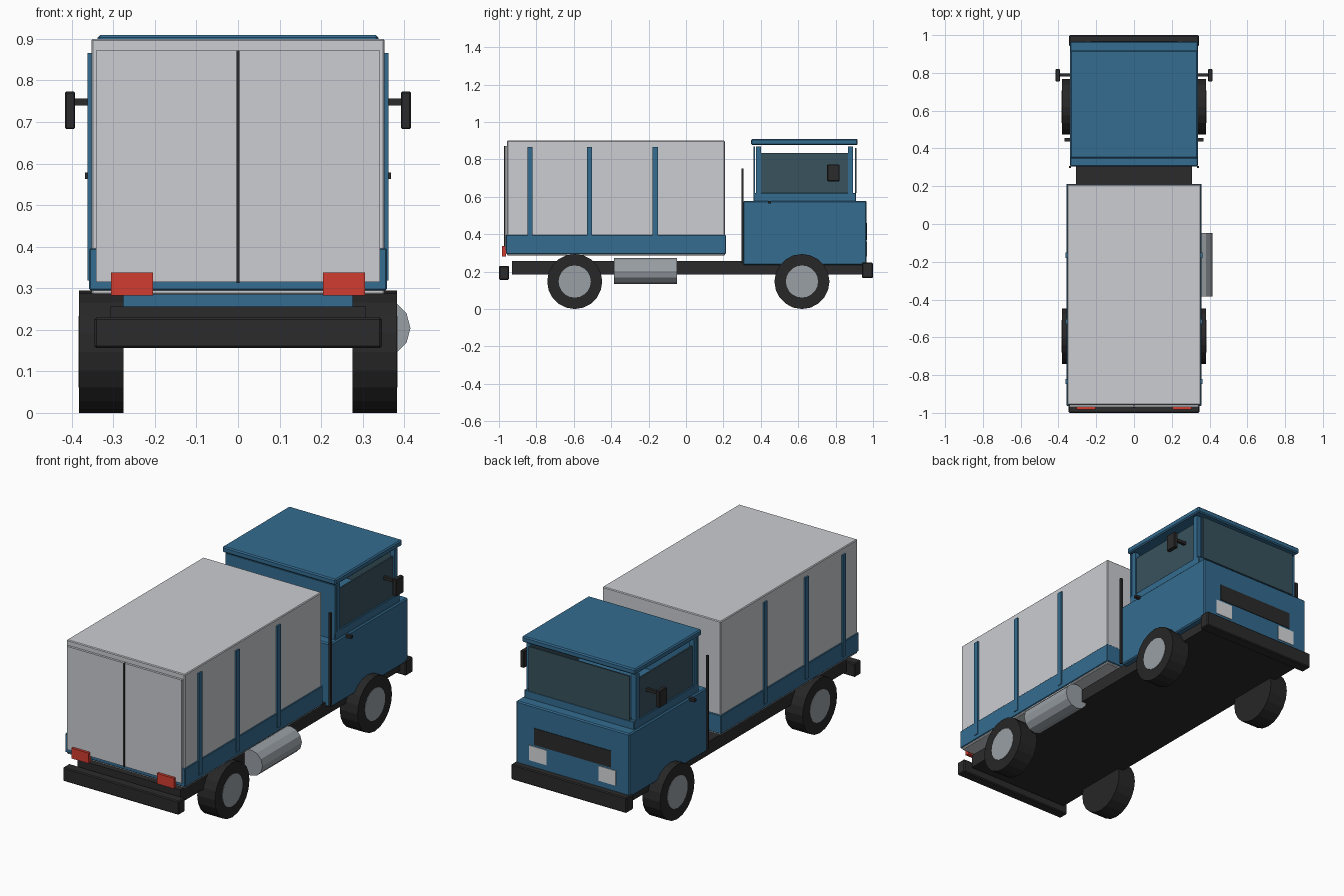
import bpy, math

if "Cube" in bpy.data.objects:
    bpy.data.objects.remove(bpy.data.objects["Cube"])


def material(name, r, g, b):
    m = bpy.data.materials.new(name)
    m.diffuse_color = (r, g, b, 1)
    m.use_nodes = True
    m.node_tree.nodes["Principled BSDF"].inputs["Base Color"].default_value = m.diffuse_color
    return m


BLUE = material("blue paint", 0.034, 0.15, 0.28)
PALE = material("pale grey panel", 0.60, 0.61, 0.64)
BLACK = material("black frame", 0.024, 0.024, 0.025)
TYRE = material("tyre rubber", 0.02, 0.02, 0.021)
STEEL = material("steel grey", 0.32, 0.35, 0.38)
GLASS = material("dark glass", 0.04, 0.085, 0.11)
RED = material("red lamp", 0.64, 0.046, 0.03)
LAMP = material("pale lamp", 0.68, 0.70, 0.72)


def box(name, mat, x, y, z, bevel=0.0):
    """Box from (min, max) ranges on each axis."""
    bpy.ops.mesh.primitive_cube_add(size=1, location=[(a + b) / 2 for a, b in (x, y, z)])
    o = bpy.context.object
    o.name = name
    o.scale = [b - a for a, b in (x, y, z)]
    bpy.ops.object.transform_apply(location=False, rotation=False, scale=True)
    o.data.materials.append(mat)
    if bevel:
        m = o.modifiers.new("edge", 'BEVEL')
        m.width = bevel
        m.segments = 1
    return o


def pair(name, mat, x, y, z, bevel=0.0):
    """The same box on both sides of the truck."""
    box("right_" + name, mat, x, y, z, bevel)
    box("left_" + name, mat, (-x[1], -x[0]), y, z, bevel)


def cylinder(name, mat, r, depth, loc, rot, sides):
    bpy.ops.mesh.primitive_cylinder_add(vertices=sides, radius=r, depth=depth,
                                        location=loc, rotation=rot)
    o = bpy.context.object
    o.name = name
    o.data.materials.append(mat)
    return o


# Chassis and bumpers
box("chassis", BLACK, (-0.308, 0.308), (-0.93, 0.955), (0.185, 0.256))
box("rear_bumper", BLACK, (-0.346, 0.346), (-1.0, -0.946), (0.156, 0.23), 0.005)
box("front_bumper", BLACK, (-0.344, 0.344), (0.94, 1.0), (0.165, 0.248), 0.005)

# Wheels
for end, y in (("rear", -0.595), ("front", 0.62)):
    for side, s in (("right", 1), ("left", -1)):
        turn = (0, math.pi / 2, 0)
        cylinder(f"{end}_{side}_tyre", TYRE, 0.147, 0.106, (s * 0.329, y, 0.147), turn, 20)
        cylinder(f"{end}_{side}_hub", STEEL, 0.086, 0.104, (s * 0.332, y, 0.147), turn, 20)

# Fuel tank, right side only
cylinder("fuel_tank", STEEL, 0.07, 0.336, (0.345, -0.216, 0.204), (math.pi / 2, 0, 0), 12)

# Cargo box, skirt and ribs
box("cargo_box", PALE, (-0.353, 0.353), (-0.957, 0.208), (0.285, 0.9), 0.004)
box("cargo_skirt", BLUE, (-0.358, 0.358), (-0.963, 0.213), (0.295, 0.396), 0.003)
for i, y in enumerate((-0.834, -0.516, -0.165)):
    pair(f"cargo_rib_{i + 1}", BLUE, (0.345, 0.362), (y - 0.014, y + 0.014), (0.318, 0.866))

# Rear doors and lamps
pair("rear_door", PALE, (0.002, 0.342), (-0.969, -0.95), (0.315, 0.872))
box("door_seam", BLACK, (-0.004, 0.004), (-0.973, -0.95), (0.313, 0.872))
pair("tail_lamp", RED, (0.204, 0.305), (-0.983, -0.962), (0.282, 0.338))

# Cab lower body
box("cab_body", BLUE, (-0.339, 0.339), (0.305, 0.966), (0.235, 0.578), 0.006)
box("cab_sill", BLUE, (-0.328, 0.328), (0.36, 0.91), (0.57, 0.62), 0.003)
pair("cab_back_post", BLACK, (0.333, 0.345), (0.296, 0.307), (0.245, 0.75))

# Cab upper: back wall, pillars, glass and the roof with an open gap beneath
box("cab_back_wall", BLUE, (-0.328, 0.328), (0.36, 0.37), (0.61, 0.87))
pair("back_pillar", BLUE, (0.30, 0.328), (0.374, 0.401), (0.61, 0.868))
pair("front_pillar", BLUE, (0.30, 0.328), (0.866, 0.893), (0.61, 0.868))
pair("side_window", GLASS, (0.312, 0.32), (0.39, 0.876), (0.62, 0.834))
box("windscreen", GLASS, (-0.30, 0.30), (0.903, 0.912), (0.62, 0.86))
box("cab_roof", BLUE, (-0.338, 0.338), (0.348, 0.918), (0.877, 0.909), 0.006)

# Grille and headlamps
box("grille", BLACK, (-0.23, 0.23), (0.96, 0.969), (0.37, 0.46))
pair("headlamp", LAMP, (0.155, 0.258), (0.96, 0.969), (0.28, 0.36))

# Mirrors and door handles
pair("mirror_arm", BLACK, (0.315, 0.40), (0.781, 0.797), (0.74, 0.756))
pair("mirror", BLACK, (0.392, 0.416), (0.755, 0.82), (0.683, 0.773), 0.003)
pair("door_handle", BLACK, (0.33, 0.368), (0.438, 0.455), (0.563, 0.578))
